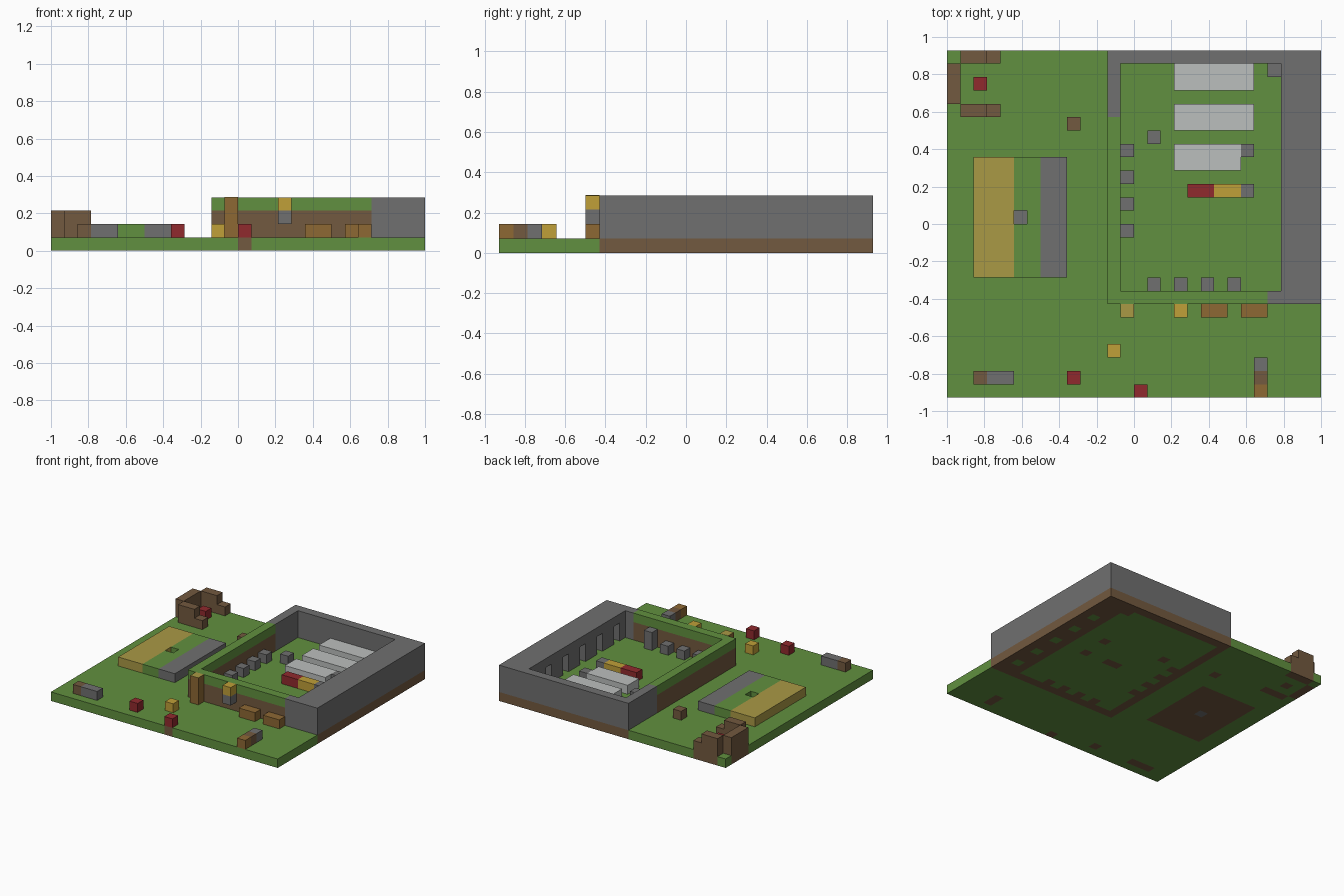
import bpy, bmesh
from mathutils import Vector

old = bpy.data.objects.get("Cube")
if old:
    bpy.data.objects.remove(old, do_unlink=True)

NX, NY = 28, 26
S = 2 / NX          # edge of one block


def material(name, *rgb):
    m = bpy.data.materials.new(name)
    m.use_nodes = True
    m.diffuse_color = (*rgb, 1)
    m.node_tree.nodes["Principled BSDF"].inputs["Base Color"].default_value = (*rgb, 1)
    return m


GRASS = material("grass_green", .12, .28, .05)
DIRT = material("dirt_brown", .17, .10, .05)
STONE = material("stone_grey", .16, .16, .16)
PALE = material("pale_grey", .50, .52, .51)
SAND = material("sand_yellow", .40, .32, .06)
GOLD = material("gold_yellow", .53, .35, .04)
WOOD = material("wood_orange", .27, .14, .034)
RED = material("red", .28, .023, .027)

soil = set()        # ground cells that turn to dirt under heavy blocks


def place(i, j, k):
    return Vector((i - NX / 2, j - NY / 2, k)) * S


def block(name, mat, i, j, w=1, d=1, k=1, h=1):
    """Box of w x d x h blocks with its low corner at cell i, j, k."""
    bm = bmesh.new()
    bmesh.ops.create_cube(bm, size=1)
    for v in bm.verts:
        v.co = place(i + (v.co.x + .5) * w, j + (v.co.y + .5) * d, k + (v.co.z + .5) * h)
    finish(name, bm, [mat])
    if k == 1 and mat in (STONE, DIRT, RED):
        soil.update((a, b) for a in range(i, i + w) for b in range(j, j + d))


def finish(name, bm, mats):
    mesh = bpy.data.meshes.new(name)
    bm.to_mesh(mesh)
    bm.free()
    for m in mats:
        mesh.materials.append(m)
    bpy.context.collection.objects.link(bpy.data.objects.new(name, mesh))


# Courtyard walls: earth banks with a turf cap, then stone
block("front_bank", DIRT, 12, 7, 12, 1, 1, 2)
block("front_bank_turf", GRASS, 12, 7, 12, 1, 3)
block("side_bank", DIRT, 12, 8, 1, 13, 1, 2)
block("side_bank_turf", GRASS, 12, 8, 1, 13, 3)
block("side_stone_wall", STONE, 12, 21, 1, 4, 1, 3)
block("back_stone_wall", STONE, 12, 25, 13, 1, 1, 3)
block("front_stone_end", STONE, 24, 7, 1, 1, 1, 3)

# Thick wall with a row of niches opening to the courtyard
block("thick_wall_cap", STONE, 25, 7, 3, 19, 3)
block("thick_wall_skin", STONE, 27, 7, 1, 19, 1, 2)
start = 7
for niche in range(9, 22, 3):
    block("niche_pier", STONE, 25, start, 2, niche - start, 1, 2)
    soil.add((25, niche))
    start = niche + 1
block("niche_pier", STONE, 25, start, 2, NY - start, 1, 2)

# Courtyard furniture
for j, w in ((23, 6), (20, 6), (17, 5)):
    block("long_table", PALE, 17, j, w, 2)
block("red_bench", RED, 18, 15, 2)
block("gold_bench", GOLD, 20, 15, 2)
for j in range(12, 19, 2):
    block("side_seat", STONE, 13, j)
for i in range(15, 20, 2):
    block("front_seat", STONE, i, 8)
block("front_pillar", STONE, 21, 8, h=2)
for i, j in ((15, 19), (22, 18), (22, 15), (24, 24)):
    block("stone_seat", STONE, i, j)

# Raised field with a small pit
block("field_sand", SAND, 2, 9, 3, 9)
block("field_turf_front", GRASS, 5, 9, 2, 4)
block("field_turf_middle", GRASS, 6, 13)
block("field_turf_back", GRASS, 5, 14, 2, 4)
block("field_stone", STONE, 7, 9, 2, 9)
soil.update((i, j) for i in range(2, 9) for j in range(9, 18))

# Corner hut
block("hut_rear", DIRT, 0, 22, 1, 3, 1, 2)
for j in (21, 25):
    block("hut_side", DIRT, 1, j, 2, 1, 1, 2)
    block("hut_step", DIRT, 3, j)
block("hut_red_block", RED, 2, 23)

# Loose blocks around the lawn
block("log_dirt", DIRT, 2, 1)
block("log_stone", STONE, 3, 1, 2)
block("lawn_dirt", DIRT, 9, 20)
block("lawn_red", RED, 9, 1)
block("lawn_red", RED, 14, 0)
block("lawn_gold", GOLD, 12, 3)
for j, mat in enumerate((WOOD, DIRT, STONE)):
    block("row_block", mat, 23, j)

# Things standing against or hung on the front bank
block("front_post", WOOD, 13, 6, h=3)
block("front_post_top", SAND, 13, 6, k=4, h=.02)
block("lantern_bracket", STONE, 17, 6, k=2)
block("lantern", GOLD, 17, 6, k=3)
for i in (19, 22):
    block("wood_bench", WOOD, i, 6, 2)

# Ground slab: dirt shows on the underside and edges of covered cells
bm = bmesh.new()
bmesh.ops.create_grid(bm, x_segments=NX, y_segments=NY, size=.5)
for v in bm.verts:
    v.co = place((v.co.x + .5) * NX, (v.co.y + .5) * NY, 0)
out = bmesh.ops.extrude_face_region(bm, geom=bm.faces[:])
for g in out["geom"]:
    if isinstance(g, bmesh.types.BMVert):
        g.co.z = S
bmesh.ops.recalc_face_normals(bm, faces=bm.faces[:])
bm.normal_update()
for f in bm.faces:
    p = (f.calc_center_median() - f.normal * S / 2) / S
    cell = (int(p.x + NX / 2), int(p.y + NY / 2))
    if cell == (5, 13):
        f.material_index = 2
    elif cell in soil and f.normal.z < .5:
        f.material_index = 1
finish("ground", bm, [GRASS, DIRT, STONE])
